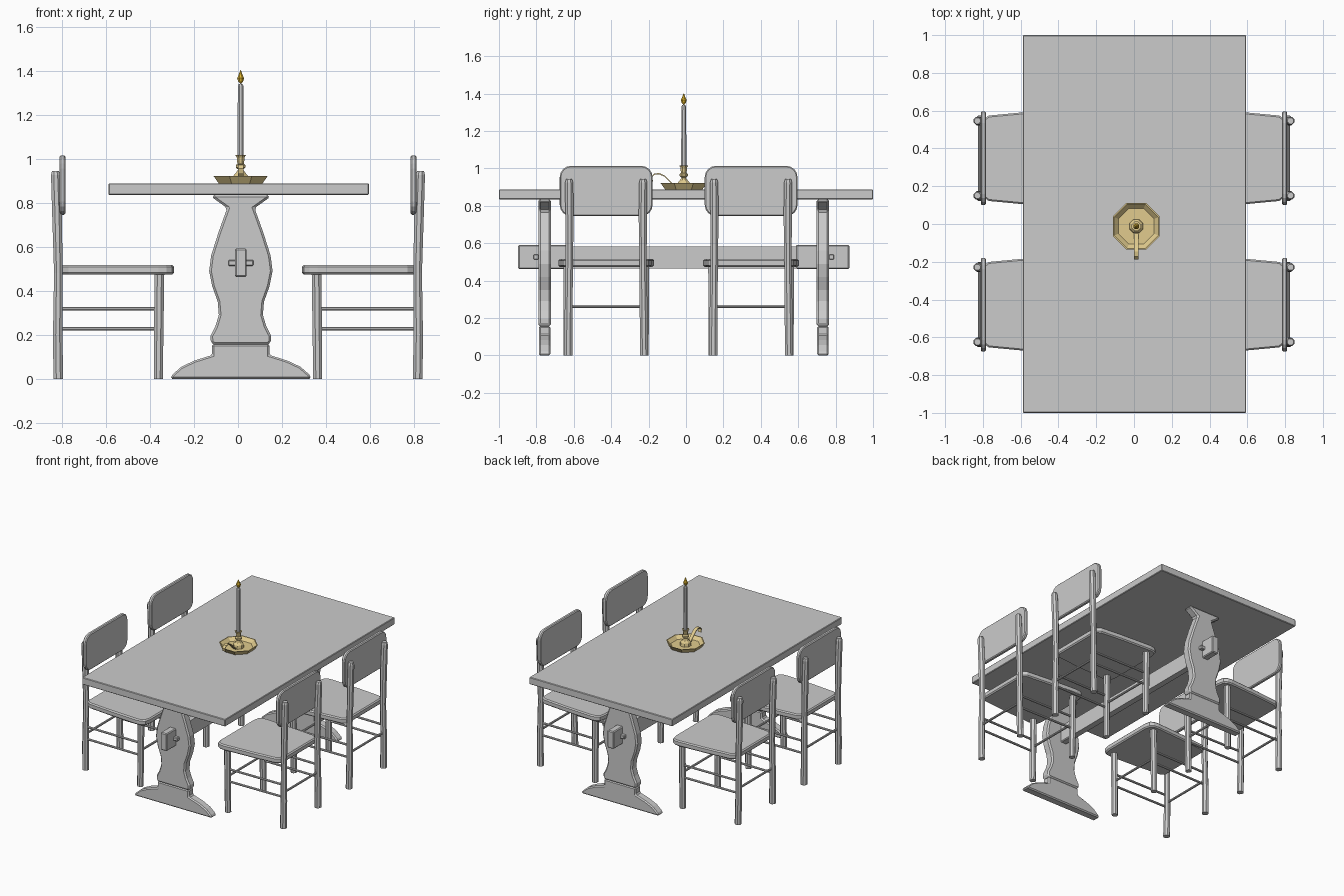
import bpy, bmesh, math
from mathutils import Vector, Matrix

if "Cube" in bpy.data.objects:
    bpy.data.objects.remove(bpy.data.objects["Cube"])


def finish(name, bm, bevel=0, mat=None):
    bmesh.ops.recalc_face_normals(bm, faces=bm.faces[:])
    me = bpy.data.meshes.new(name)
    bm.to_mesh(me)
    bm.free()
    ob = bpy.data.objects.new(name, me)
    bpy.context.scene.collection.objects.link(ob)
    if bevel:
        m = ob.modifiers.new("Bevel", 'BEVEL')
        m.width, m.segments, m.limit_method = bevel, 1, 'ANGLE'
        m.angle_limit = math.radians(50)
    if mat:
        me.materials.append(mat)
    return ob


def box(name, x, y, z, bevel=0):
    bm = bmesh.new()
    bmesh.ops.create_cube(bm, size=1)
    for v in bm.verts:
        v.co = Vector([(a + b) / 2 + c * (b - a) for (a, b), c in zip((x, y, z), v.co)])
    return finish(name, bm, bevel)


def prism(name, pts, a, b, axis, bevel=0, mat=None):
    """Extrude a 2D outline from a to b along the given axis."""
    bm = bmesh.new()
    def co(p, t):
        c = list(p)
        c.insert(axis, t)
        return c
    face = bm.faces.new([bm.verts.new(co(p, a)) for p in pts])
    new = bmesh.ops.extrude_face_region(bm, geom=[face])['geom']
    d = Vector((0, 0, 0))
    d[axis] = b - a
    bmesh.ops.translate(bm, vec=d, verts=[g for g in new if isinstance(g, bmesh.types.BMVert)])
    return finish(name, bm, bevel, mat)


def loft(name, rings, n=8, mat=None):
    """Stack of regular polygons given as (x, y, z, radius)."""
    bm = bmesh.new()
    loops = []
    for x, y, z, r in rings:
        ang = [2 * math.pi * (i + .5) / n for i in range(n)]
        loops.append([bm.verts.new((x + r * math.cos(t), y + r * math.sin(t), z)) for t in ang])
    for p, q in zip(loops, loops[1:]):
        for i in range(n):
            bm.faces.new((p[i], p[(i + 1) % n], q[(i + 1) % n], q[i]))
    bm.faces.new(loops[0])
    bm.faces.new(loops[-1])
    return finish(name, bm, 0, mat)


def rod(name, p, q, r):
    p, q = Vector(p), Vector(q)
    bm = bmesh.new()
    rot = (q - p).to_track_quat('Z', 'Y').to_matrix().to_4x4()
    bmesh.ops.create_cone(bm, cap_ends=True, segments=8, radius1=r, radius2=r,
                          depth=(q - p).length, matrix=Matrix.Translation((p + q) / 2) @ rot)
    return finish(name, bm)


def mirrored(half, cx=0):
    return [(cx + x, z) for x, z in half] + [(cx - x, z) for x, z in reversed(half)]


def rounded(w, z0, z1, r, k=4):
    """Right half outline of a rounded rectangle."""
    out = []
    for cz, start in ((z0 + r, -90), (z1 - r, 0)):
        for i in range(k + 1):
            t = math.radians(start + 90 * i / k)
            out.append((w - r + r * math.cos(t), cz + r * math.sin(t)))
    return out


def material(name, rgb):
    m = bpy.data.materials.new(name)
    m.diffuse_color = (*rgb, 1)
    m.use_nodes = True
    m.node_tree.nodes["Principled BSDF"].inputs["Base Color"].default_value = m.diffuse_color
    return m


brass = material("brass", (0.75, 0.6, 0.27))
fire = material("flame_yellow", (0.8, 0.5, 0.03))
CX, CY = 0.013, -0.012

# Table top
box("table_top", (-.588, .594), (-1, 1), (.835, .888), .004)

# Trestle ends: shaped upright, spreading foot and locking peg
upright = [(.122, .155), (.137, .165), (.138, .195), (.115, .24), (.1, .29), (.105, .35),
           (.13, .42), (.144, .49), (.135, .56), (.1, .67), (.062, .775), (.125, .82), (.13, .836)]
foot = [(.32, 0), (.31, .02), (.27, .055), (.21, .083), (.13, .108), (.13, .158)]
for s, side in ((-1, "front"), (1, "back")):
    y = CY + s * .744
    prism(side + "_trestle_upright", mirrored(upright, CX), y - .033, y + .033, 1, .01)
    prism(side + "_trestle_foot", mirrored(foot, CX), y - .031, y + .031, 1, .008)
    yp = CY + s * .79
    box(side + "_locking_peg", (CX - .057, CX + .057), (yp - .014, yp + .014), (.513, .54), .004)
    ends = sorted((CY + s * .6, CY + s * .885))
    box(side + "_stretcher_end", (CX - .026, CX + .026), ends, (.462, .592), .006)
box("stretcher", (CX - .022, CX + .022), (CY - .65, CY + .65), (.466, .582))

# One chair, facing the table from +x
chair = []
seat = [(.29, .19), (.30, .235), (.325, .252), (.36, .256), (.6, .242), (.77, .226), (.805, .2)]
chair.append(prism("seat", mirrored([(y, x) for x, y in seat]), .474, .516, 2, .008))
me = chair[0].data
for v in me.vertices:
    v.co.x, v.co.y = v.co.y, v.co.x
me.flip_normals()
chair.append(prism("backrest", mirrored(rounded(.248, .745, 1.014, .06)), .784, .811, 0, .006))
for s in (-1, 1):
    chair.append(loft("back_post", [(.816, s * .203, 0, .024), (.819, s * .201, .2, .023),
                                    (.816, s * .197, .48, .021), (.822, s * .196, .75, .024),
                                    (.828, s * .198, .925, .023), (.829, s * .198, .943, .017)]))
    chair.append(loft("front_leg", [(.362, s * .207, 0, .022), (.360, s * .207, .2, .023),
                                    (.357, s * .207, .48, .024)]))
    for z in (.227, .318):
        chair.append(rod("side_rung", (.36, s * .205, z), (.818, s * .2, z), .008))
chair.append(rod("back_rung", (.818, -.2, .263), (.818, .2, .263), .008))
chair.append(rod("front_rung", (.36, -.207, .263), (.36, .207, .263), .008))

# Four chairs around the table
for y in (-.427, .348):
    for turn in (0, math.pi):
        for part in chair:
            ob = part if (y > 0 and turn == 0) else part.copy()
            if ob is not part:
                bpy.context.scene.collection.objects.link(ob)
            ob.location = (0, y, 0)
            ob.rotation_euler = (0, 0, turn)

# Candlestick, candle and flame
X, Y = .012, -.012


def turned(name, prof, mat=None):
    return loft(name, [(X, Y, z, r) for z, r in prof], 8, mat)


turned("candle_holder", [(.888, .108), (.922, .134), (.922, .127), (.898, .102), (.898, .04),
                         (.922, .036), (.935, .024), (.95, .012), (.96, .024), (.97, .024),
                         (.977, .016), (.99, .018), (1.005, .019), (1.016, .026),
                         (1.016, .017), (.99, .015)], brass)
turned("candle", [(.99, .015), (1.33, .014), (1.338, .01)])
turned("wick", [(1.33, .003), (1.352, .003)])
turned("flame", [(1.343, .005), (1.352, .013), (1.365, .017), (1.38, .01), (1.402, .001)], fire)

# Curled strip handle
path = [(-.05, .9), (-.085, .935), (-.115, .963), (-.145, .976), (-.172, .972), (-.188, .955), (-.182, .93)]
inner = [(-.055, .897), (-.088, .93), (-.117, .957), (-.145, .969), (-.168, .966), (-.181, .953), (-.176, .931)]
prism("holder_handle", path + inner[::-1], X - .012, X + .012, 0, 0, brass)
